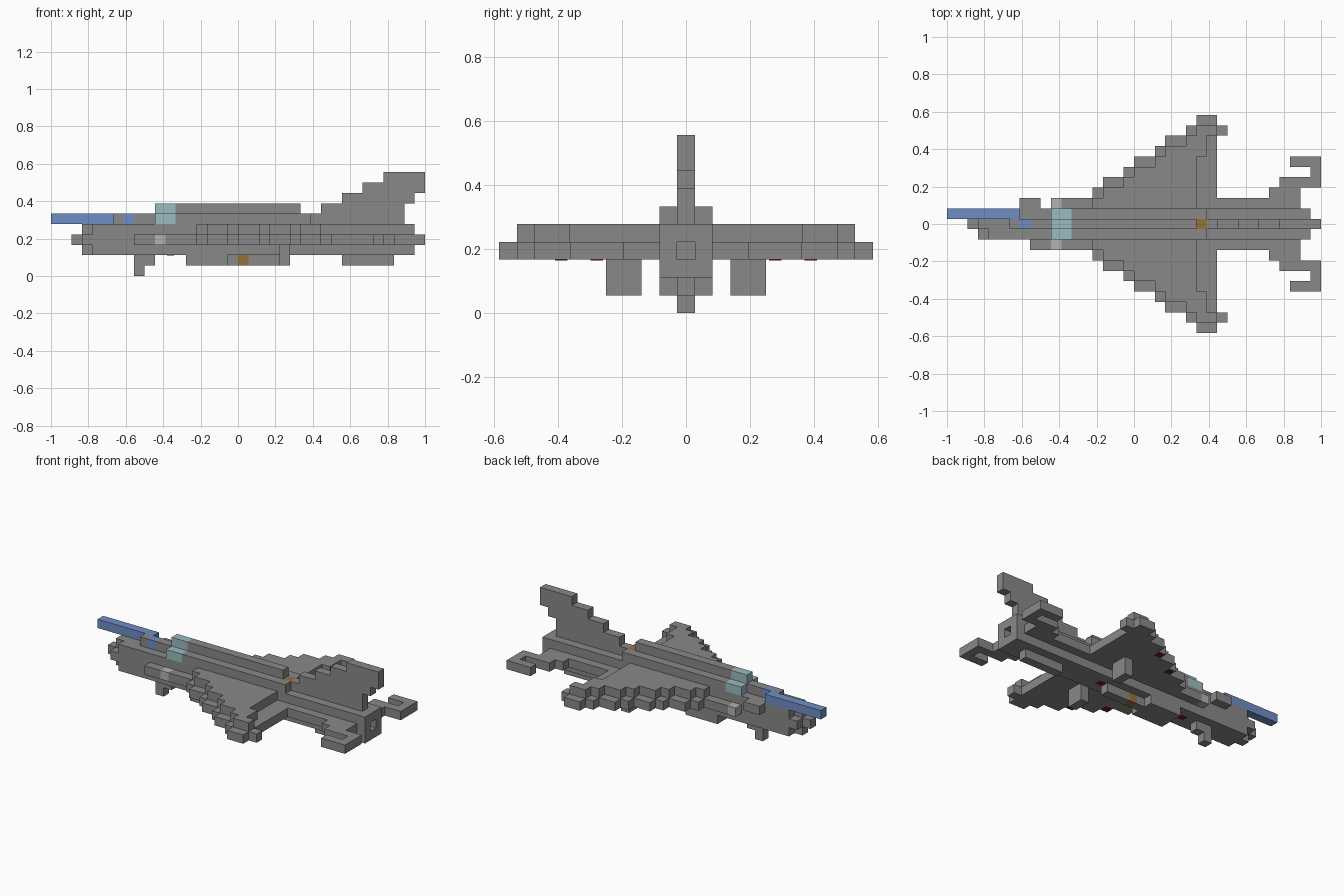
import bpy
import bmesh

if "Cube" in bpy.data.objects:
    bpy.data.objects.remove(bpy.data.objects["Cube"], do_unlink=True)

CELL = 1 / 18  # edge of one building block


def material(name, r, g, b):
    m = bpy.data.materials.new(name)
    m.use_nodes = True
    m.diffuse_color = (r, g, b, 1)
    node = next(n for n in m.node_tree.nodes if n.type == "BSDF_PRINCIPLED")
    node.inputs["Base Color"].default_value = (r, g, b, 1)
    node.inputs["Roughness"].default_value = 0.8
    return m


grey = material("hull grey", 0.25, 0.25, 0.25)
blue = material("probe blue", 0.16, 0.27, 0.56)
glass = material("canopy glass", 0.33, 0.50, 0.53)
pale = material("pale lamp", 0.45, 0.45, 0.45)
orange = material("orange light", 0.30, 0.17, 0.045)
red = material("red light", 0.22, 0.008, 0.004)


def part(name, mat, boxes, mirror=False):
    """Boxes in cells: x start, x end, y first row, y last row, z start, z end."""
    bm = bmesh.new()
    allboxes = list(boxes)
    if mirror:
        allboxes += [(a, b, -d, -c, e, f) for a, b, c, d, e, f in boxes]
    for x0, x1, j0, j1, z0, z1 in allboxes:
        lo = (x0 * CELL - 1, (j0 - 0.5) * CELL, z0 * CELL)
        hi = (x1 * CELL - 1, (j1 + 0.5) * CELL, z1 * CELL)
        verts = bmesh.ops.create_cube(bm, size=1)["verts"]
        for v in verts:
            for i in range(3):
                v.co[i] = hi[i] if v.co[i] > 0 else lo[i]
    mesh = bpy.data.meshes.new(name)
    bm.to_mesh(mesh)
    bm.free()
    mesh.materials.append(mat)
    ob = bpy.data.objects.new(name, mesh)
    bpy.context.collection.objects.link(ob)
    return ob


# Fuselage, stepped nose and hollow exhaust
part("fuselage", grey, [(4, 34, -1, 1, 2, 5)])
part("nose", grey, [(3, 4, -1, 1, 3, 4), (3, 4, 0, 0, 2, 3),
                    (3, 4, 0, 0, 4, 5), (2, 3, 0, 0, 3, 4)])
part("exhaust_ring", grey, [(34, 35, -1, 1, 2, 3), (34, 35, -1, 1, 4, 5),
                            (34, 35, -1, -1, 3, 4), (34, 35, 1, 1, 3, 4)])

# Spine and canopy
part("spine", grey, [(6, 7, 0, 0, 5, 6), (8, 10, 0, 0, 5, 6),
                     (12, 24, -1, 1, 5, 6), (24, 25, -1, -1, 5, 6),
                     (24, 25, 1, 1, 5, 6), (25, 34, 0, 0, 5, 6),
                     (12, 24, 0, 0, 6, 7)])
part("canopy", glass, [(10, 12, -1, 1, 5, 6), (10, 12, 0, 0, 6, 7)])
part("spine_light", orange, [(24, 25, 0, 0, 5, 6)])

# Refuelling probe and sensor
part("probe", blue, [(0, 7, 1, 1, 5, 6)])
part("nose_sensor", blue, [(7, 8, 0, 0, 5, 6)])

# Wings: the upper layer repeats the lower steps one row further in
lead = {3: 14, 4: 15, 5: 17, 6: 18, 7: 20, 8: 21, 9: 23, 10: 24}
lower = [(s, 27 if j == 9 else 26, j, j, 3, 4) for j, s in lead.items()]
upper = []
for j, s in lead.items():
    rear = 24 if j <= 7 else 25 if j <= 9 else 26
    upper.append((s, rear, j - 1, j - 1, 4, 5))
part("wings_lower", grey, lower, mirror=True)
part("wings_upper", grey, upper, mirror=True)

# Side strakes, with lamps and the uneven boxes beside the cockpit
part("strakes", grey, [(11, 34, 2, 2, 3, 4)], mirror=True)
part("right_cheek_box", grey, [(8, 10, -2, -2, 3, 4)])
part("left_cheek_box", grey, [(7, 9, 2, 2, 4, 5)])
part("side_lamps", pale, [(10, 11, 2, 2, 3, 4)], mirror=True)

# Hooked tailplanes
part("tailplanes", grey, [(31, 34, 3, 3, 3, 4), (32, 36, 4, 4, 3, 4),
                          (35, 36, 5, 5, 3, 4), (33, 36, 6, 6, 3, 4)], mirror=True)

# Stepped tail fin
part("tail_fin", grey, [(26, 34, 0, 0, 6, 7), (28, 35, 0, 0, 7, 8),
                        (30, 36, 0, 0, 8, 9), (32, 36, 0, 0, 9, 10)])

# Underside: intake, keel, ventral fin and landing gear
part("intake", grey, [(13, 17, -1, 1, 1, 2)])
part("belly_keel", grey, [(17, 18, 0, 0, 1, 2), (19, 22, 0, 0, 1, 2)])
part("belly_light", orange, [(18, 19, 0, 0, 1, 2)])
part("ventral_fin", grey, [(28, 33, 0, 0, 1, 2)])
part("nose_gear", grey, [(8, 10, 0, 0, 1, 2), (8, 9, 0, 0, 0, 1)])
part("main_gear", grey, [(22, 23, 3, 4, 1, 3)], mirror=True)


# Thin red light plates under the wings and belly
def plate(x, j, z):
    return (x + 0.15, x + 0.85, j + 0.15, j - 0.15, z - 0.04, z)


part("wing_lights", red, [plate(17, 5, 3), plate(20, 7, 3)], mirror=True)
part("belly_lights", red, [plate(11, 0, 2), plate(22, 0, 2)])
